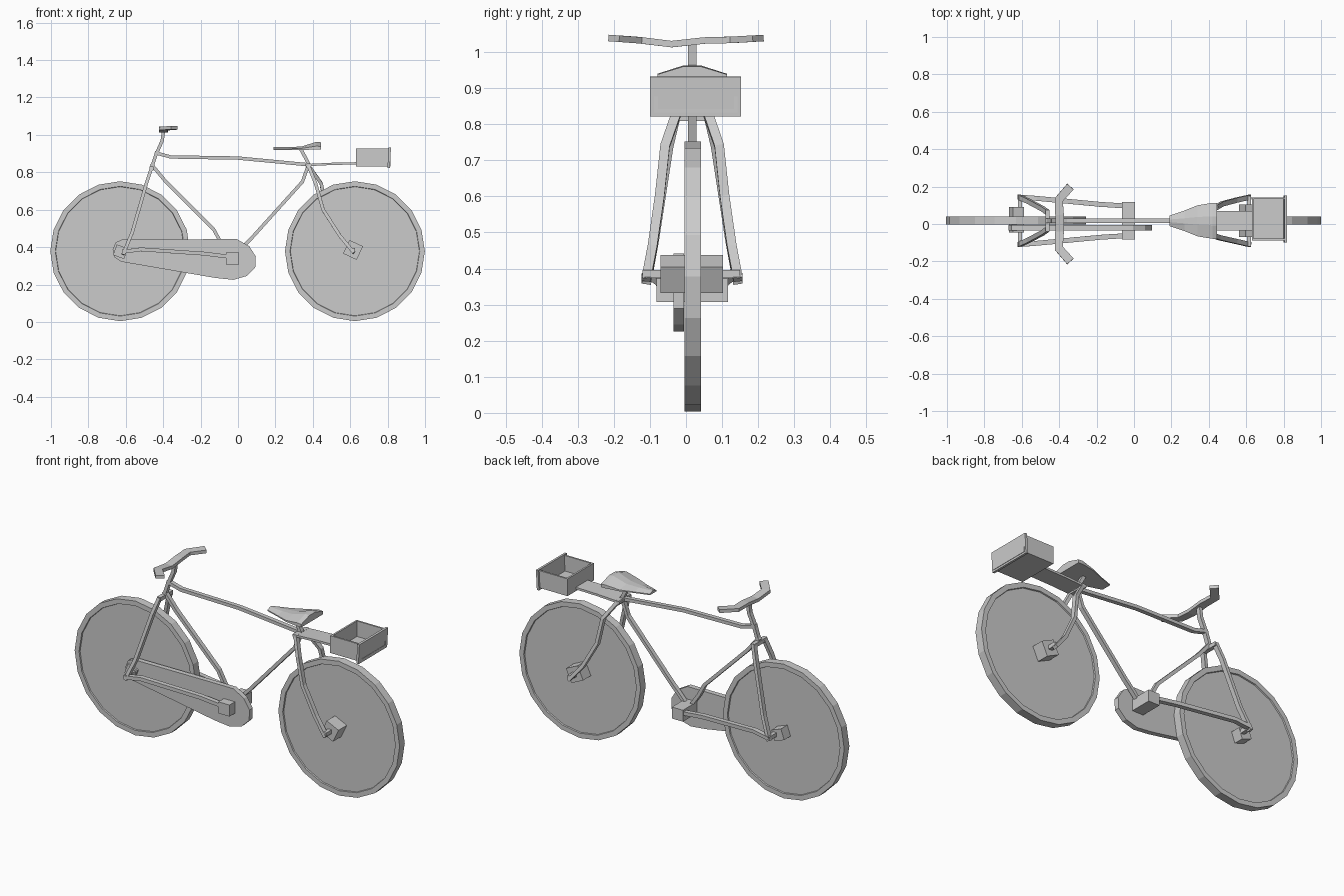
import bpy, bmesh, math
from mathutils import Vector, Matrix

CY = 0.017  # centre plane of the bike


def finish(name, bm):
    bmesh.ops.recalc_face_normals(bm, faces=bm.faces)
    me = bpy.data.meshes.new(name)
    bm.to_mesh(me)
    bm.free()
    ob = bpy.data.objects.new(name, me)
    bpy.context.collection.objects.link(ob)
    return ob


def loft(name, rings):
    """Skin a list of equal-length closed rings and cap both ends."""
    bm = bmesh.new()
    vs = [[bm.verts.new(p) for p in r] for r in rings]
    n = len(vs[0])
    for a, b in zip(vs, vs[1:]):
        for i in range(n):
            bm.faces.new((a[i], a[(i + 1) % n], b[(i + 1) % n], b[i]))
    bm.faces.new(vs[0])
    bm.faces.new(vs[-1])
    return finish(name, bm)


def tube(name, pts, w=0.024, t=0.018, side=(0, 1, 0)):
    """Square tube along a path; w is its width along side, t its depth."""
    P = [Vector(p) for p in pts]
    rings = []
    for i, p in enumerate(P):
        d = (P[min(i + 1, len(P) - 1)] - P[max(i - 1, 0)]).normalized()
        s = Vector(side)
        s = (s - d * s.dot(d)).normalized()
        u = d.cross(s)
        rings.append([p + s * (a * w / 2) + u * (b * t / 2)
                      for a, b in ((1, 1), (-1, 1), (-1, -1), (1, -1))])
    return loft(name, rings)


def flat(pts):
    return [(x, CY, z) for x, z in pts]


def box(name, lo, hi, turn=0):
    lo, hi = Vector(lo), Vector(hi)
    s = hi - lo
    bm = bmesh.new()
    bmesh.ops.create_cube(bm, size=1, matrix=Matrix.Translation((lo + hi) / 2)
                          @ Matrix.Rotation(math.radians(turn), 4, 'Y')
                          @ Matrix.Diagonal((s.x, s.y, s.z, 1)))
    return finish(name, bm)


# Wheels: solid discs with a rim standing slightly proud
for name, x, turn in (("left_wheel", -0.63, 30), ("right_wheel", 0.625, 25)):
    rings = []
    for r, y in ((0.345, -0.014), (0.347, -0.021), (0.374, -0.021),
                 (0.374, 0.024), (0.347, 0.024), (0.345, 0.017)):
        rings.append([(x + r * math.cos(k * math.tau / 20), CY + y,
                       0.378 + r * math.sin(k * math.tau / 20)) for k in range(20)])
    loft(name, rings)

# Hubs and axles
box("left_hub", (-0.66, -0.045, 0.345), (-0.597, 0.09, 0.405), 20)
box("right_hub", (0.575, -0.07, 0.345), (0.655, 0.103, 0.425), 25)
tube("left_axle", [(-0.61, -0.12, 0.375), (-0.61, 0.15, 0.375)], 0.022, 0.022, (1, 0, 0))
tube("right_axle", [(0.615, -0.12, 0.385), (0.615, 0.15, 0.385)], 0.022, 0.022, (1, 0, 0))

# Fork legs, stays and lower stays, one per side
for tag, s in (("front", -1), ("back", 1)):
    tube("left_fork_" + tag, [(-0.615, CY + s * 0.127, 0.36), (-0.565, CY + s * 0.105, 0.48),
                              (-0.49, CY + s * 0.065, 0.74), (-0.462, CY + s * 0.045, 0.825)], 0.026)
    dx = 0.015 if s > 0 else 0
    tube("right_fork_" + tag, [(0.375, CY + s * 0.04, 0.84), (0.415 + 2 * dx, CY + s * 0.075, 0.74),
                               (0.455 + dx, CY + s * 0.09, 0.6), (0.545, CY + s * 0.11, 0.46),
                               (0.62, CY + s * 0.127, 0.37)], 0.026)
    tube("lower_stay_" + tag, [(-0.615, CY + s * 0.127, 0.375), (-0.52, CY + s * 0.12, 0.388),
                               (-0.18, CY + s * 0.088, 0.365), (-0.02, CY + s * 0.078, 0.345)], 0.026, 0.02)

# Crowns joining the legs
for name, x, z in (("left_crown", -0.462, 0.82), ("right_crown", 0.378, 0.835)):
    tube(name, [(x, CY - 0.055, z), (x, CY + 0.055, z)], 0.022, 0.022, (1, 0, 0))

# Frame tubes
tube("steering_column", flat([(-0.465, 0.815), (-0.44, 0.89), (-0.405, 0.97), (-0.397, 1.03)]))
tube("top_tube", flat([(-0.445, 0.905), (-0.36, 0.882), (0, 0.876), (0.38, 0.84)]))
tube("down_tube", flat([(-0.465, 0.845), (-0.39, 0.755), (-0.13, 0.495), (-0.095, 0.43), (-0.04, 0.35)]))
tube("seat_tube", flat([(0.38, 0.85), (0.345, 0.75), (0.07, 0.445), (0.03, 0.405), (-0.02, 0.35)]))
tube("seat_post", flat([(0.385, 0.83), (0.365, 0.87), (0.335, 0.925)]))
tube("rack", flat([(0.36, 0.838), (0.5, 0.845), (0.64, 0.848)]), 0.105, 0.012)

# Crank block
box("crank_block", (-0.063, -0.082, 0.308), (0.005, 0.117, 0.372))

# Chain case: tapered outline given thickness
outline = [(-0.67, 0.385), (-0.655, 0.425), (-0.62, 0.44), (-0.18, 0.442), (-0.005, 0.442),
           (0.06, 0.405), (0.095, 0.35), (0.092, 0.29), (0.045, 0.245), (-0.025, 0.225),
           (-0.12, 0.235), (-0.625, 0.322), (-0.66, 0.345)]
loft("chain_case", [[(x, y, z) for x, z in outline] for y in (-0.034, -0.006)])

# Handlebar, swept back at both grips
tube("handlebar", [(-0.34, -0.2, 1.038), (-0.402, -0.13, 1.033), (-0.398, -0.04, 1.022),
                   (-0.398, 0.05, 1.032), (-0.402, 0.13, 1.034), (-0.34, 0.2, 1.038)],
     0.046, 0.018, (1, 0, 0))

# Seat: narrow nose to wide raised tail
rings = []
for x, w, bottom, edge, ridge in ((0.19, 0.028, 0.918, 0.924, 0.934), (0.27, 0.055, 0.919, 0.925, 0.934),
                                  (0.34, 0.083, 0.92, 0.928, 0.938), (0.42, 0.096, 0.921, 0.94, 0.963),
                                  (0.445, 0.096, 0.921, 0.938, 0.96)):
    rings.append([(x, CY - w, bottom), (x, CY - w, edge), (x, CY - w * 0.25, ridge),
                  (x, CY + w * 0.25, ridge), (x, CY + w, edge), (x, CY + w, bottom)])
loft("seat", rings)

# Basket: open box of thin plates
x0, x1, y0, y1, z0, z1 = 0.63, 0.815, -0.088, 0.143, 0.832, 0.928
box("basket_floor", (x0, y0, z0), (x1, y1, z0 + 0.01))
box("basket_front", (x0, y0, z0), (x1, y0 + 0.01, z1))
box("basket_back", (x0, y1 - 0.01, z0), (x1, y1, z1))
box("basket_inner_end", (x0, y0 + 0.01, z0), (x0 + 0.01, y1 - 0.01, z1))
box("basket_outer_end", (0.802, -0.1, 0.822), (0.815, 0.153, 0.932), 3)
